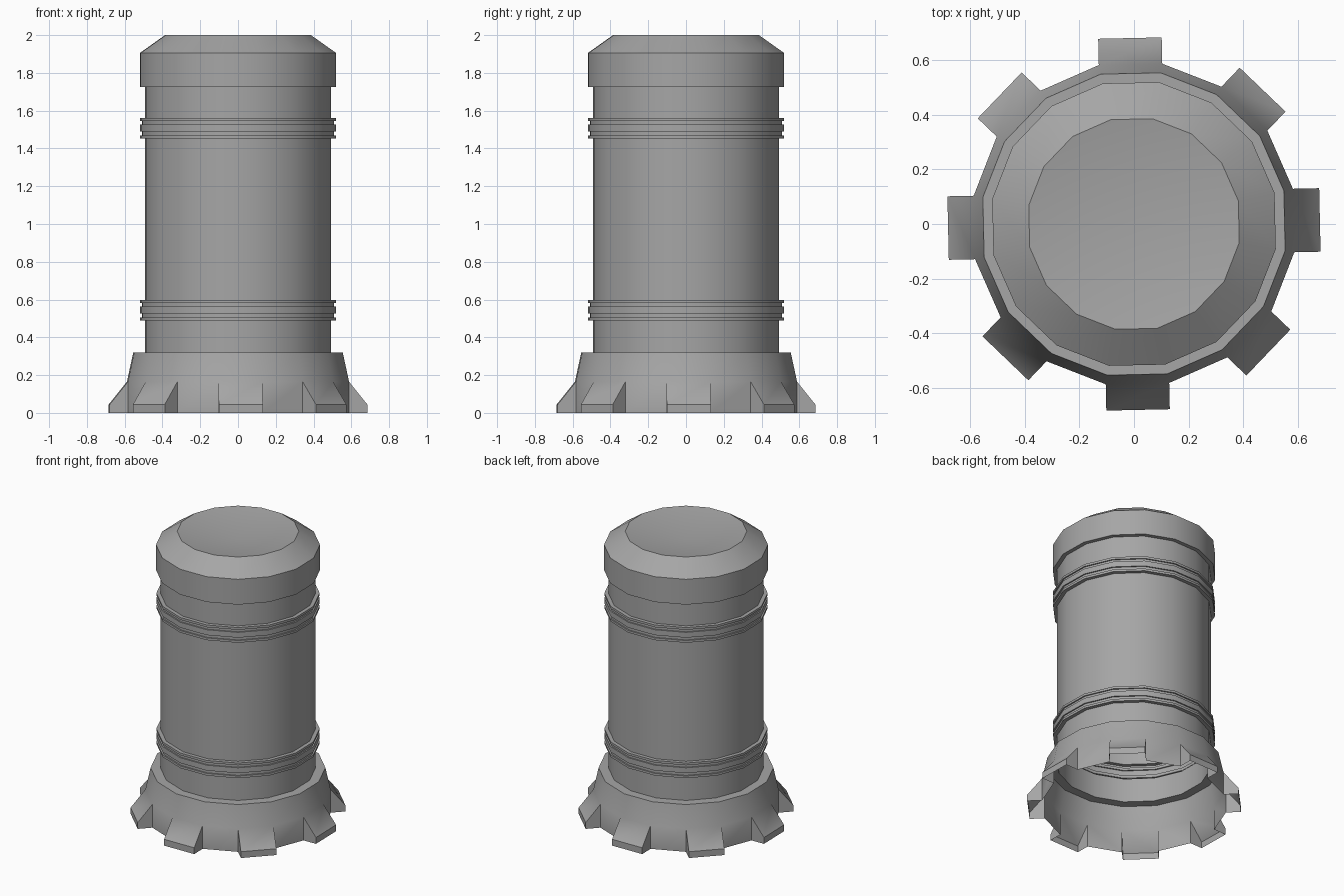
import bpy, bmesh, math
from mathutils import Vector

if "Cube" in bpy.data.objects:
    bpy.data.objects.remove(bpy.data.objects["Cube"])

SIDES = 16
STEP = 2 * math.pi / SIDES
TURN = math.radians(1.25)          # slight twist of the whole model
START = TURN + STEP / 2

metal = bpy.data.materials.new("plain_grey")
metal.use_nodes = True
grey = (0.38, 0.38, 0.38, 1)
metal.diffuse_color = grey
metal.node_tree.nodes["Principled BSDF"].inputs["Base Color"].default_value = grey


def lathe(bm, profile):
    """Revolve (radius, height) points; returns the face rows from first to last."""
    rings = []
    for r, z in profile:
        if r == 0:
            rings.append([bm.verts.new((0, 0, z))] * SIDES)
        else:
            rings.append([bm.verts.new((r * math.cos(START + i * STEP),
                                        r * math.sin(START + i * STEP), z))
                          for i in range(SIDES)])
    rows = []
    for low, high in zip(rings, rings[1:]):
        row = []
        for i in range(SIDES):
            j = (i + 1) % SIDES
            corners = [low[i], low[j], high[j], high[i]]
            row.append(bm.faces.new(list(dict.fromkeys(corners))))
        rows.append(row)
    return rows


def finish(bm, name):
    mesh = bpy.data.meshes.new(name)
    bm.to_mesh(mesh)
    bm.free()
    mesh.materials.append(metal)
    obj = bpy.data.objects.new(name, mesh)
    bpy.context.collection.objects.link(obj)
    bpy.ops.object.select_all(action='DESELECT')
    obj.select_set(True)
    bpy.context.view_layer.objects.active = obj
    bpy.ops.object.shade_smooth_by_angle(angle=math.radians(30))
    return obj


def turned_part(name, profile):
    bm = bmesh.new()
    lathe(bm, profile)
    return finish(bm, name)


# Hollow skirt with open lugs pulled out of every other lower facet
BODY = 0.50
bm = bmesh.new()
lower_row = lathe(bm, [(0.597, 0), (0.597, 0.165), (0.563, 0.32), (BODY, 0.32)])[0]
for i, face in enumerate(lower_row):
    if i % 2 == 0:
        continue
    a, b, top_b, top_a = face.verts
    mid = (a.co + b.co) / 2
    push = mid.normalized() * (0.682 - mid.length)
    lift = Vector((0, 0, 0.045))
    foot_a, foot_b = (bm.verts.new(v.co + push) for v in (a, b))
    toe_a, toe_b = (bm.verts.new(v.co + lift) for v in (foot_a, foot_b))
    bm.faces.remove(face)
    bm.faces.new((foot_a, foot_b, toe_b, toe_a))
    bm.faces.new((toe_a, toe_b, top_b, top_a))
    bm.faces.new((a, foot_a, toe_a, top_a))
    bm.faces.new((foot_b, b, top_b, toe_b))
finish(bm, "lugged_skirt")

# Plain lengths of the barrel between the bands
BAND_HEIGHT = 0.108
BANDS = {"lower_band": 0.49, "upper_band": 1.453}
low, high = BANDS.values()
turned_part("lower_barrel", [(BODY, 0.32), (BODY, low)])
turned_part("middle_barrel", [(BODY, low + BAND_HEIGHT), (BODY, high)])
turned_part("upper_barrel", [(BODY, high + BAND_HEIGHT), (BODY, 1.725)])

# Grooved bands: three ribs with two shallow channels
RIB, GROOVE = 0.526, 0.517
for name, z in BANDS.items():
    profile = [(BODY, z)]
    for start, end in ((0, 0.016), (0.036, 0.074), (0.092, BAND_HEIGHT)):
        if start:
            profile.append((GROOVE, z + start))
        profile += [(RIB, z + start), (RIB, z + end)]
        if end < BAND_HEIGHT:
            profile.append((GROOVE, z + end))
    profile.append((BODY, z + BAND_HEIGHT))
    turned_part(name, profile)

# Chamfered cap with a shallow dished top
turned_part("cap", [(BODY, 1.725), (0.528, 1.725), (0.528, 1.905),
                    (0.392, 2.0), (0, 1.94)])
